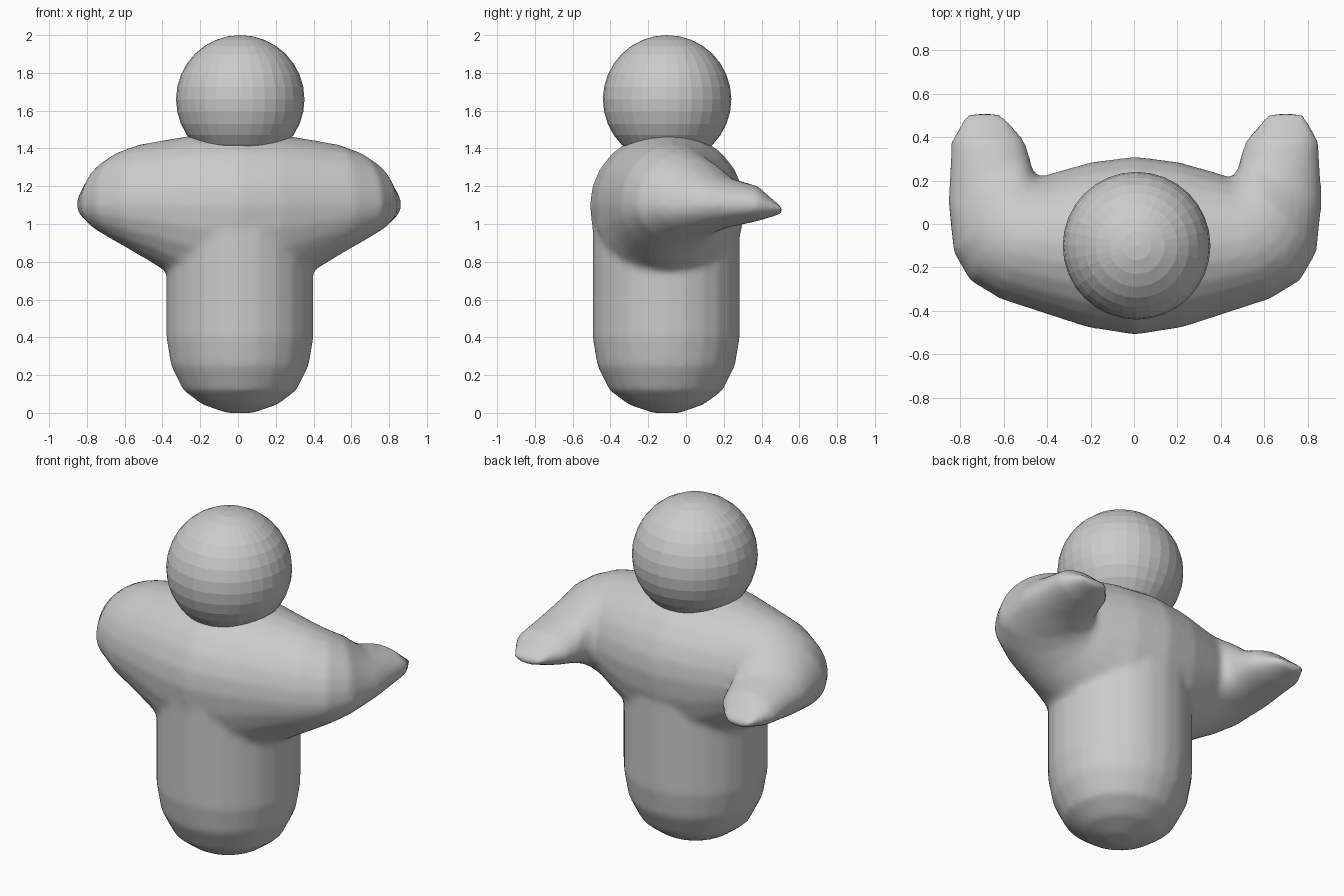
import bpy, bmesh
from math import sin, cos, pi

if "Cube" in bpy.data.objects:
    bpy.data.objects.remove(bpy.data.objects["Cube"])


def loft(name, rings):
    """Bridge a list of equal-length point rings and cap both ends."""
    bm = bmesh.new()
    rows = [[bm.verts.new(p) for p in ring] for ring in rings]
    n = len(rows[0])
    for a, b in zip(rows, rows[1:]):
        for i in range(n):
            j = (i + 1) % n
            bm.faces.new((a[i], a[j], b[j], b[i]))
    bm.faces.new(rows[0])
    bm.faces.new(rows[-1])
    bmesh.ops.recalc_face_normals(bm, faces=bm.faces)
    mesh = bpy.data.meshes.new(name)
    bm.to_mesh(mesh)
    bm.free()
    ob = bpy.data.objects.new(name, mesh)
    bpy.context.collection.objects.link(ob)
    return ob


# Trunk: round capsule-like profile (radius, z)
CX, CY, SIDES = 0.01, -0.105, 24
profile = [(.07, 0), (.20, .045), (.30, .12), (.365, .25), (.39, .40),
           (.39, .70), (.39, 1.0), (.34, 1.15)]
trunk = loft("trunk", [[(CX + r * cos(2 * pi * i / SIDES),
                         CY + r * sin(2 * pi * i / SIDES), z)
                        for i in range(SIDES)] for r, z in profile])

# Shoulders and arms: outer (x, y), inner (x, y), bottom z, top z
half = [(0, -.51, 0, .31, .60, 1.49),
        (.22, -.475, .20, .285, .63, 1.475),
        (.42, -.41, .36, .24, .75, 1.445),
        (.62, -.345, .44, .215, .84, 1.42),
        (.76, -.26, .465, .235, .90, 1.385),
        (.835, -.13, .475, .26, .94, 1.345),
        (.86, .10, .485, .31, .98, 1.25),
        (.845, .38, .508, .38, 1.015, 1.20),
        (.775, .51, .615, .51, 1.055, 1.085)]


def section(side, ox, oy, ix, iy, bottom, top):
    mid = min(1.1, (top + bottom) / 2 + .02) if top < 1.22 else 1.1
    ring = []
    for i in range(SIDES):
        a = 2 * pi * i / SIDES
        t = (1 + cos(a)) / 2
        h = top - mid if sin(a) > 0 else mid - bottom
        ring.append((side * (ix + (ox - ix) * t) + .005,
                     iy + (oy - iy) * t, mid + h * sin(a)))
    return ring


body = loft("body_and_arms",
            [section(-1, *s) for s in reversed(half[1:])]
            + [section(1, *s) for s in half])

# Fuse trunk and arms into one smooth skin
bpy.ops.object.select_all(action='DESELECT')
trunk.select_set(True)
body.select_set(True)
bpy.context.view_layer.objects.active = body
bpy.ops.object.join()
remesh = body.modifiers.new("fuse", 'REMESH')
remesh.mode = 'VOXEL'
remesh.voxel_size = .02
remesh.use_smooth_shade = True
smooth = body.modifiers.new("soften", 'SMOOTH')
smooth.factor = .5
smooth.iterations = 5

# Head: faceted ball
bpy.ops.mesh.primitive_uv_sphere_add(segments=32, ring_count=16, radius=.34,
                                     location=(.012, -.1, 1.66))
bpy.context.object.name = "head"
